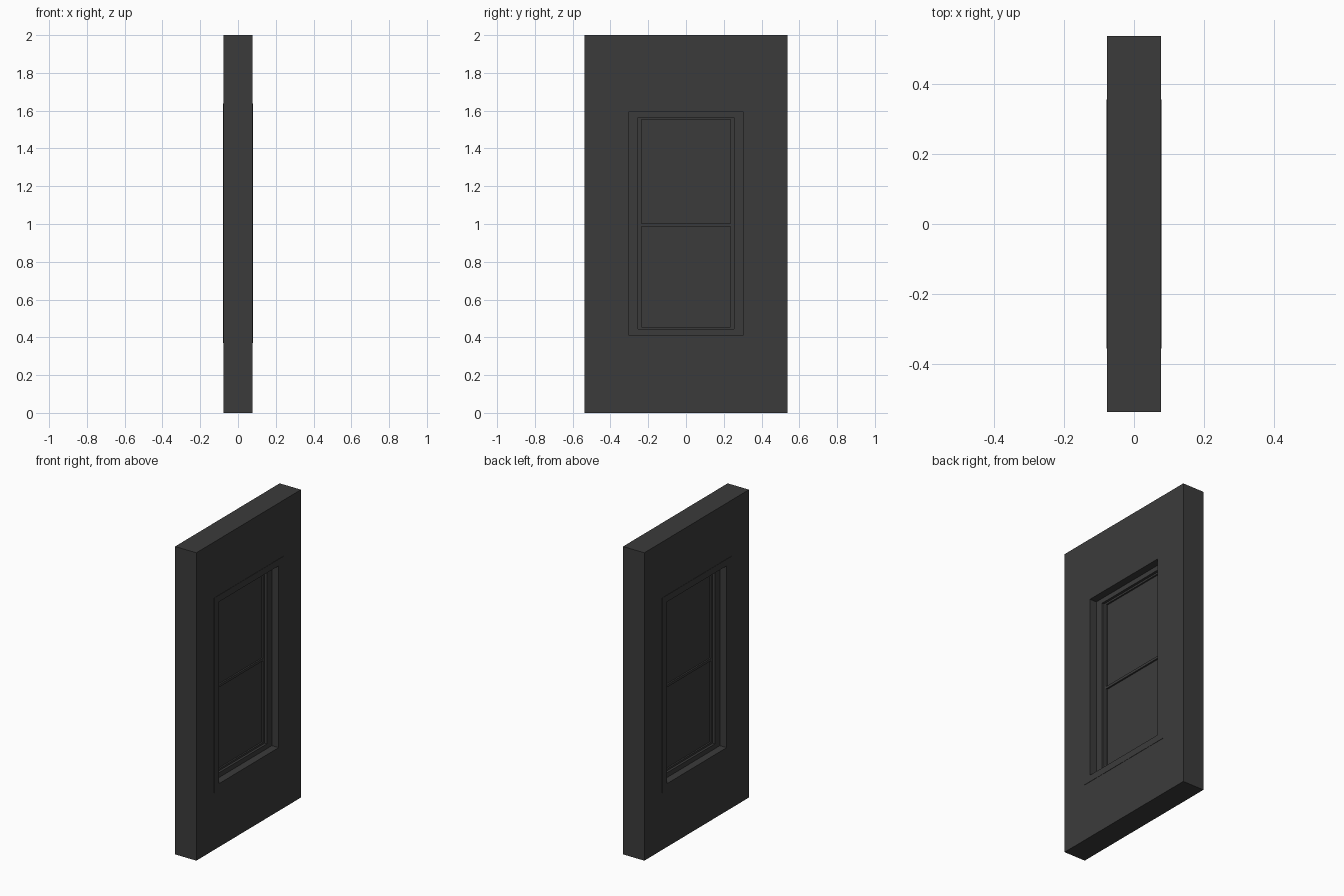
import bpy
import bmesh

cube = bpy.data.objects.get("Cube")
if cube:
    bpy.data.objects.remove(cube, do_unlink=True)

grey = bpy.data.materials.new("dark grey")
grey.use_nodes = True
colour = (0.044, 0.044, 0.044, 1)
grey.diffuse_color = colour
grey.node_tree.nodes["Principled BSDF"].inputs["Base Color"].default_value = colour


def finish(name, bm):
    bmesh.ops.recalc_face_normals(bm, faces=bm.faces)
    mesh = bpy.data.meshes.new(name)
    bm.to_mesh(mesh)
    bm.free()
    mesh.materials.append(grey)
    bpy.context.collection.objects.link(bpy.data.objects.new(name, mesh))


def loop(bm, rect, x):
    """Rectangle in the wall plane: half width, bottom, top."""
    w, low, high = rect
    return [bm.verts.new((x, y, z)) for y, z in
            ((-w, low), (w, low), (w, high), (-w, high))]


def ring(name, outer, inner, depth):
    """Rectangular frame, extending by depth either side of x = 0."""
    bm = bmesh.new()
    loops = [loop(bm, r, x) for r, x in
             ((outer, depth), (inner, depth), (inner, -depth), (outer, -depth))]
    for a, b in zip(loops, loops[1:] + loops[:1]):
        for i in range(4):
            j = (i + 1) % 4
            bm.faces.new((a[i], a[j], b[j], b[i]))
    finish(name, bm)


def panel(name, rect, depth):
    bm = bmesh.new()
    front, back = loop(bm, rect, depth), loop(bm, rect, -depth)
    bm.faces.new(front)
    bm.faces.new(back)
    for i in range(4):
        j = (i + 1) % 4
        bm.faces.new((front[i], front[j], back[j], back[i]))
    finish(name, bm)


# Nested outlines, from the wall edge in to the glass
wall = (0.537, 0.0, 2.0)
casing = (0.355, 0.37, 1.637)
opening = (0.305, 0.413, 1.594)
sash = (0.254, 0.444, 1.563)
glass = (0.235, 0.456, 1.552)

ring("wall", wall, casing, 0.0765)
ring("casing", casing, opening, 0.0785)
ring("window_frame", opening, sash, 0.03)
ring("sash", sash, glass, 0.014)

# Meeting rail and the two panes
panel("meeting_rail", (0.235, 0.986, 1.002), 0.014)
panel("lower_pane", (0.235, 0.456, 0.986), 0.004)
panel("upper_pane", (0.235, 1.002, 1.552), 0.004)
